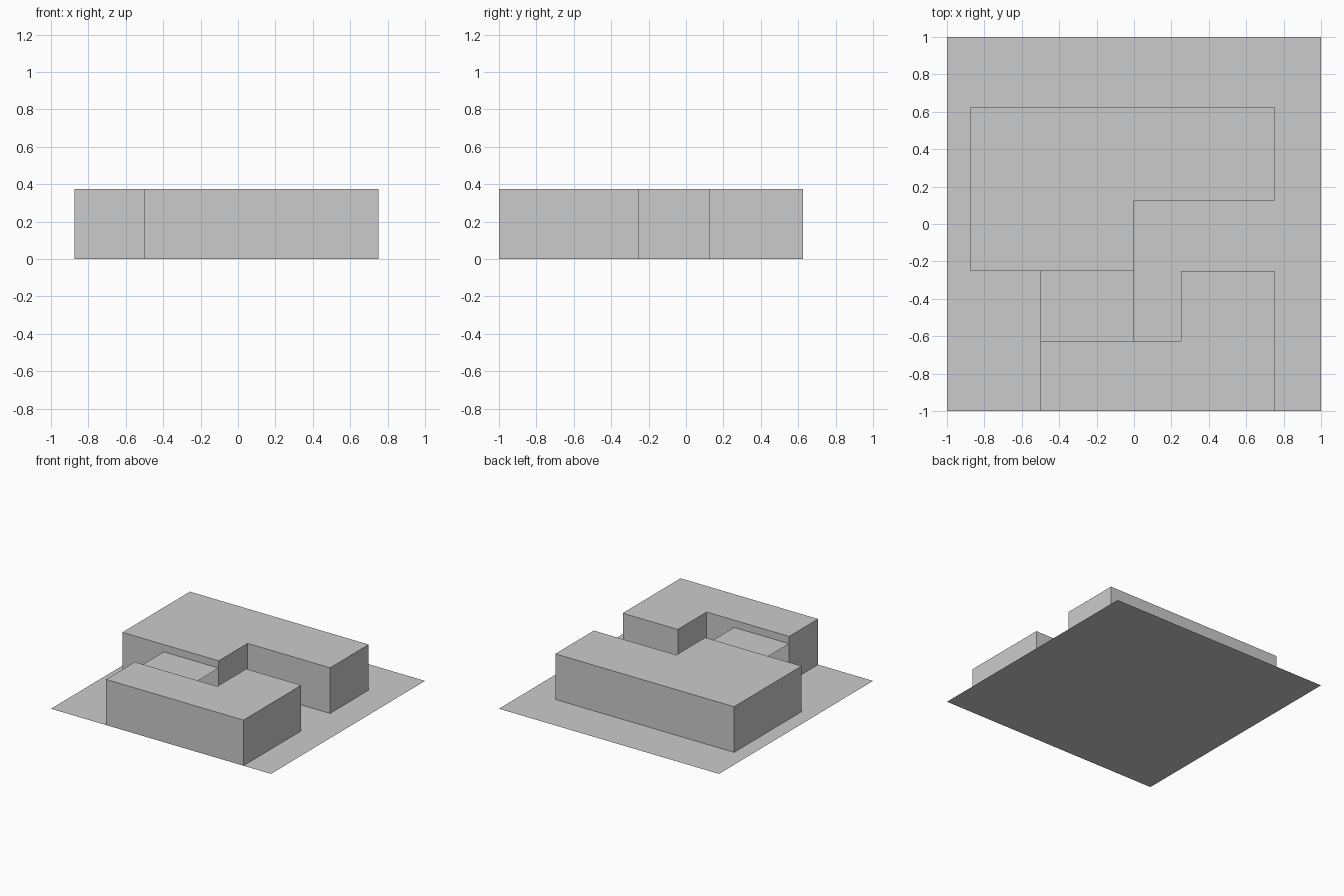
import bpy
import bmesh

if "Cube" in bpy.data.objects:
    bpy.data.objects.remove(bpy.data.objects["Cube"])


def profile(name, points, z=0.0, height=0.0):
    """Flat outline, optionally extruded upward into a block."""
    bm = bmesh.new()
    face = bm.faces.new([bm.verts.new((x, y, z)) for x, y in points])
    if height:
        top = bmesh.ops.extrude_face_region(bm, geom=[face], use_keep_orig=True)
        verts = [v for v in top["geom"] if isinstance(v, bmesh.types.BMVert)]
        bmesh.ops.translate(bm, verts=verts, vec=(0, 0, height))
        bmesh.ops.recalc_face_normals(bm, faces=bm.faces)
    mesh = bpy.data.meshes.new(name)
    bm.to_mesh(mesh)
    bm.free()
    obj = bpy.data.objects.new(name, mesh)
    bpy.context.collection.objects.link(obj)
    return obj


def rect(x0, x1, y0, y1):
    return [(x0, y0), (x1, y0), (x1, y1), (x0, y1)]


HEIGHT = 0.375

# Flat ground sheet
profile("base_sheet", rect(-1, 1, -1, 1))

# Rear L-shaped block
profile("rear_block", [(-0.875, -0.25), (0, -0.25), (0, 0.125), (0.75, 0.125),
                       (0.75, 0.625), (-0.875, 0.625)], height=HEIGHT)

# Front L-shaped block
profile("front_block", [(-0.5, -1), (0.75, -1), (0.75, -0.25), (0.25, -0.25),
                        (0.25, -0.625), (-0.5, -0.625)], height=HEIGHT)

# Thin canopy bridging the gap, just below the roofs
profile("link_canopy", rect(-0.5, 0, -0.625, -0.25), z=0.315)
